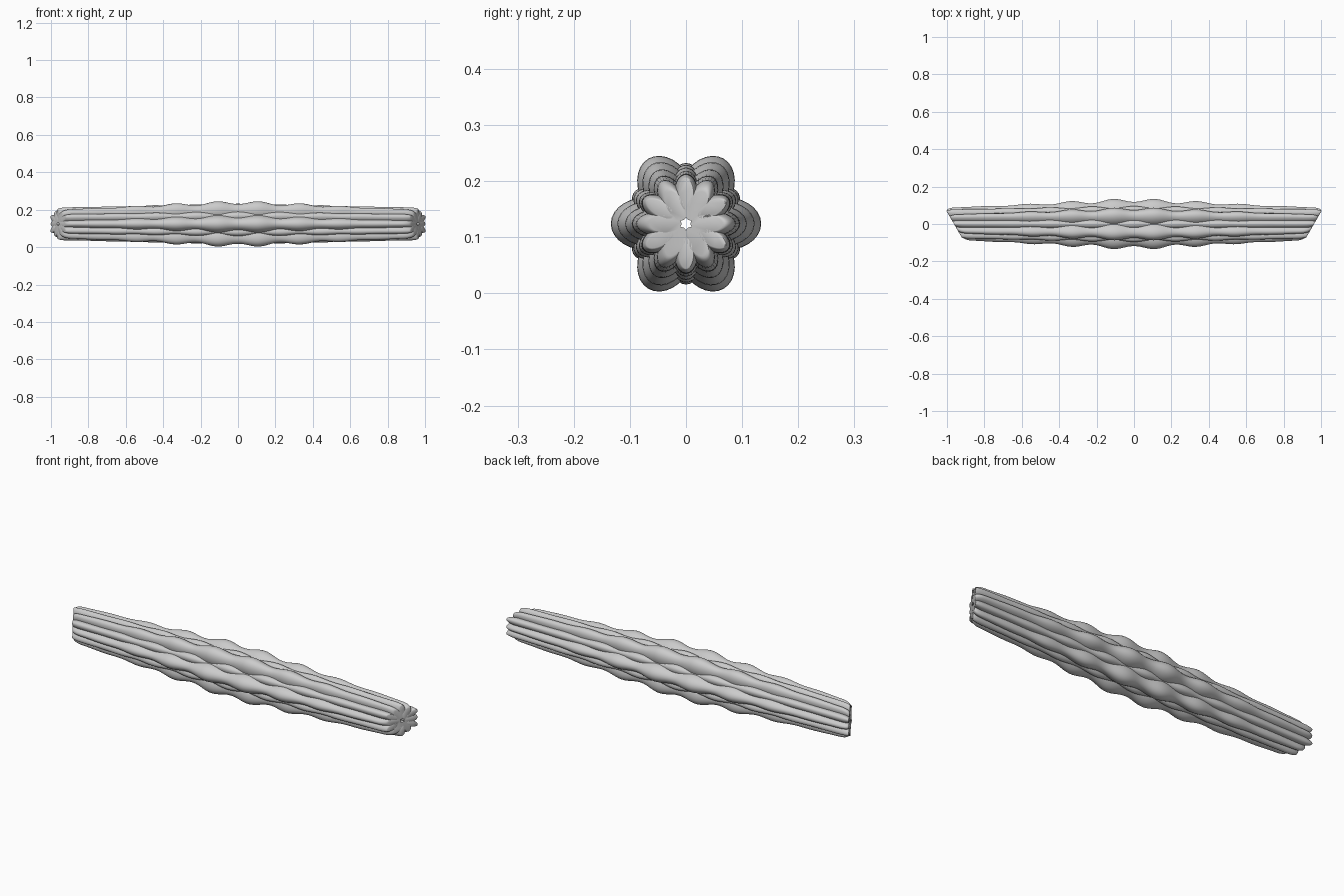
import bpy, bmesh, math

if "Cube" in bpy.data.objects:
    bpy.data.objects.remove(bpy.data.objects["Cube"])

HALF = 0.9625                       # half length on the axis
MITRE = math.tan(math.radians(30))  # slanted end cut
ZC = 0.124
SIDES, PERIOD = 28, 0.225


def lerp_points(points, x):
    """Smoothly interpolate a short (x, value) profile."""
    for (x0, v0), (x1, v1) in zip(points, points[1:]):
        if x <= x1:
            t = (x - x0) / (x1 - x0)
            return v0 + (v1 - v0) * t
    return points[-1][1]


# mean outer radius along half the bar, and ripple size
MAJOR = [(0, 0.129), (0.3, 0.116), (0.6, 0.102), (0.93, 0.088), (1, 0.086)]
MINOR = [(0, 0.102), (0.3, 0.099), (0.6, 0.094), (0.93, 0.088), (1, 0.086)]
RIPPLE = [(0, 0.0105), (0.3, 0.0085), (0.5, 0.005), (0.75, 0.001), (1, 0)]


def section(x, major):
    """Outer radius, inner radius and half width of a strand at x."""
    ax = abs(x)
    wave = math.cos(2 * math.pi * ax / PERIOD) * lerp_points(RIPPLE, ax)
    if major:
        outer = lerp_points(MAJOR, ax) - wave
        inner, width = 0.01, 0.021 + (outer - 0.088) * 0.56
        end = (0.065, 0.008, 0.0155)
    else:
        outer = lerp_points(MINOR, ax) + wave * 0.6
        inner, width = 0.02, 0.021 + (outer - 0.088) * 0.4
        end = (0.08, 0.025, 0.012)
    # rounded pull-in at the ends
    d = min((HALF - ax) / 0.05, 1.0)
    k = math.sqrt(max(0.0, 1 - (1 - d) ** 2))
    return [e + (v - e) * k for e, v in zip(end, (outer, inner, width))]


def strand(name, angle, major):
    half = [i * 0.0175 for i in range(1, 53)]
    half += [HALF - d for d in (0.036, 0.028, 0.02, 0.013, 0.007, 0.003, 0.001, 0)]
    xs = [-x for x in reversed(half)] + [0] + half
    bm = bmesh.new()
    rings = []
    ca, sa = math.cos(angle), math.sin(angle)
    for x in xs:
        outer, inner, width = section(x, major)
        ring = []
        for i in range(SIDES):
            t = 2 * math.pi * i / SIDES
            r = (outer + inner) / 2 + (outer - inner) / 2 * math.cos(t)
            w = width * math.sin(t)
            y, z = r * ca - w * sa, r * sa + w * ca
            shear = MITRE * y * (x / HALF) ** 3
            ring.append(bm.verts.new((x + shear, y, z + ZC)))
        rings.append(ring)
    for a, b in zip(rings, rings[1:]):
        for i in range(SIDES):
            j = (i + 1) % SIDES
            bm.faces.new((a[i], a[j], b[j], b[i]))
    bm.faces.new(rings[0])
    bm.faces.new(rings[-1])
    bmesh.ops.recalc_face_normals(bm, faces=bm.faces)
    mesh = bpy.data.meshes.new(name)
    bm.to_mesh(mesh)
    bm.free()
    ob = bpy.data.objects.new(name, mesh)
    bpy.context.collection.objects.link(ob)
    ob.select_set(True)
    bpy.context.view_layer.objects.active = ob


# twelve strands: six large and six small, alternating around the axis
for n in range(12):
    big = n % 2 == 0
    strand(f"{'large' if big else 'small'}_strand_{n // 2 + 1}", math.radians(30 * n), big)

bpy.ops.object.shade_smooth_by_angle(angle=math.radians(40))
